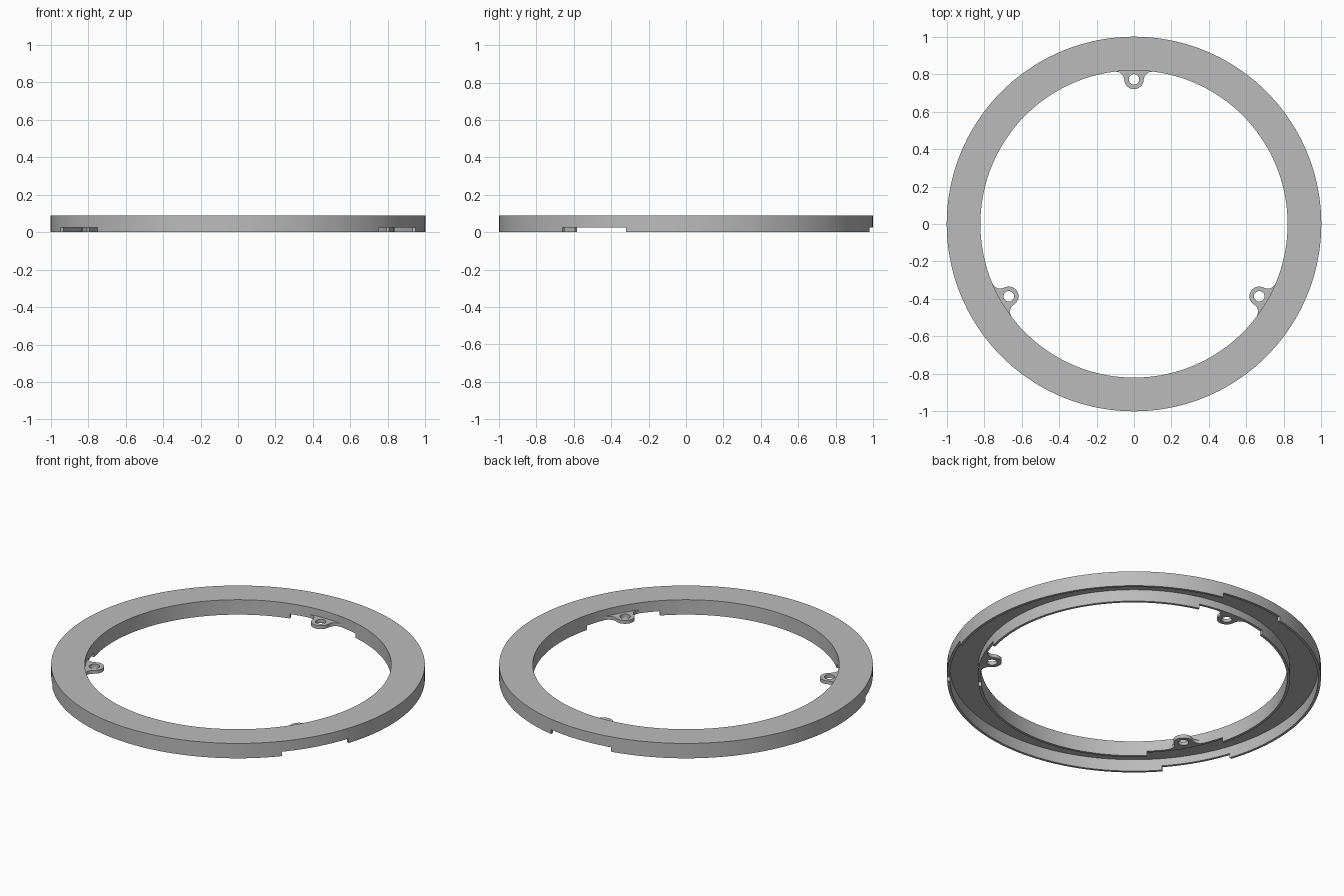
import bpy, bmesh
from math import radians, sin, cos, pi
from mathutils import Vector, Matrix

if "Cube" in bpy.data.objects:
    bpy.data.objects.remove(bpy.data.objects["Cube"])

R_OUT, R_IN, HEIGHT = 1.0, 0.82, 0.088
WALL, ROOF, NOTCH = 0.015, 0.018, 0.026
TAB_ANGLES = (90, 210, 330)

grey = bpy.data.materials.new("light_grey")
grey.use_nodes = True
grey.diffuse_color = (0.5, 0.5, 0.5, 1)
grey.node_tree.nodes["Principled BSDF"].inputs["Base Color"].default_value = (0.5, 0.5, 0.5, 1)


def swept(name, profile, start, sweep, steps):
    """Sweep a closed (radius, height) profile around the z axis."""
    bm = bmesh.new()
    turn = Matrix.Rotation(radians(start), 3, "Z")
    face = bm.faces.new([bm.verts.new(turn @ Vector((r, 0, z))) for r, z in profile])
    full = sweep == 360
    geom = face.edges[:] + face.verts[:] if full else [face]
    if full:
        bm.faces.remove(face)
        geom = [g for g in geom if g.is_valid]
    bmesh.ops.spin(bm, geom=geom, cent=(0, 0, 0), axis=(0, 0, 1),
                   angle=radians(sweep), steps=steps, use_duplicate=False)
    if full:
        bmesh.ops.remove_doubles(bm, verts=bm.verts, dist=0.0001)
    bmesh.ops.recalc_face_normals(bm, faces=bm.faces)
    mesh = bpy.data.meshes.new(name)
    bm.to_mesh(mesh)
    bm.free()
    obj = bpy.data.objects.new(name, mesh)
    bpy.context.collection.objects.link(obj)
    return obj


# Channel ring, open underneath
roof_z = HEIGHT - ROOF
ring = swept("channel_ring", [
    (R_IN, 0), (R_IN + WALL, 0), (R_IN + WALL, roof_z), (R_OUT - WALL, roof_z),
    (R_OUT - WALL, 0), (R_OUT, 0), (R_OUT, HEIGHT), (R_IN, HEIGHT)], 0, 360, 144)
ring.data.materials.append(grey)

# Notches in the lower edges of both walls at each tab
cutters = []
for angle in TAB_ANGLES:
    for r0, r1, half in ((R_IN - 0.03, R_IN + 0.04, 15.2), (R_OUT - 0.04, R_OUT + 0.03, 11.3)):
        cutter = swept("notch_cutter", [(r0, -0.02), (r1, -0.02), (r1, NOTCH), (r0, NOTCH)],
                       angle - half, 2 * half, 12)
        cutter.hide_render = True
        cutters.append(cutter)
        cut = ring.modifiers.new("notch", "BOOLEAN")
        cut.operation = "DIFFERENCE"
        cut.solver = "EXACT"
        cut.object = cutter
bpy.context.view_layer.update()
graph = bpy.context.evaluated_depsgraph_get()
cut_mesh = bpy.data.meshes.new_from_object(ring.evaluated_get(graph))
ring.modifiers.clear()
ring.data = cut_mesh
for cutter in cutters:
    bpy.data.objects.remove(cutter)

# Screw tab outline: flared root, round end, screw hole
EYE_Y, EYE_R, HOLE_R = 0.772, 0.052, 0.028
flare = [(0.1, 0.814), (0.08, 0.81), (0.065, 0.801), (0.056, 0.788)]
end = [(EYE_R * cos(a), EYE_Y - EYE_R * sin(a)) for a in (pi * i / 20 for i in range(21))]
root = [(0.83 * sin(a), 0.83 * cos(a)) for a in (radians(-6.9 + 1.38 * i) for i in range(11))]
outline = flare + end + [(-x, y) for x, y in reversed(flare)] + root
hole = [(HOLE_R * cos(a), EYE_Y + HOLE_R * sin(a)) for a in (2 * pi * i / 32 for i in range(32))]

curve = bpy.data.curves.new("tab_outline", "CURVE")
curve.dimensions = "2D"
curve.fill_mode = "BOTH"
curve.extrude = 0.01
for points in (outline, hole):
    spline = curve.splines.new("POLY")
    spline.points.add(len(points) - 1)
    for point, (x, y) in zip(spline.points, points):
        point.co = (x, y, 0, 1)
    spline.use_cyclic_u = True
pattern = bpy.data.objects.new("tab_outline", curve)
bpy.context.collection.objects.link(pattern)
bpy.context.view_layer.update()
graph = bpy.context.evaluated_depsgraph_get()
tab_mesh = bpy.data.meshes.new_from_object(pattern.evaluated_get(graph))
bpy.data.objects.remove(pattern)

bm = bmesh.new()
bm.from_mesh(tab_mesh)
bmesh.ops.remove_doubles(bm, verts=bm.verts, dist=0.0001)
bmesh.ops.recalc_face_normals(bm, faces=bm.faces)
bm.to_mesh(tab_mesh)
bm.free()
tab_mesh.materials.clear()
tab_mesh.materials.append(grey)

tabs = []
for name, angle in zip(("back_tab", "right_tab", "left_tab"), TAB_ANGLES):
    tab = bpy.data.objects.new(name, tab_mesh)
    tab.location.z = NOTCH + 0.01
    tab.rotation_euler.z = radians(angle - 90)
    bpy.context.collection.objects.link(tab)
    tabs.append(tab)

# Smooth the round walls, keep the corners sharp
bpy.ops.object.select_all(action="DESELECT")
for obj in [ring, tabs[0]]:
    obj.select_set(True)
bpy.context.view_layer.objects.active = ring
bpy.ops.object.shade_smooth_by_angle(angle=radians(30))
